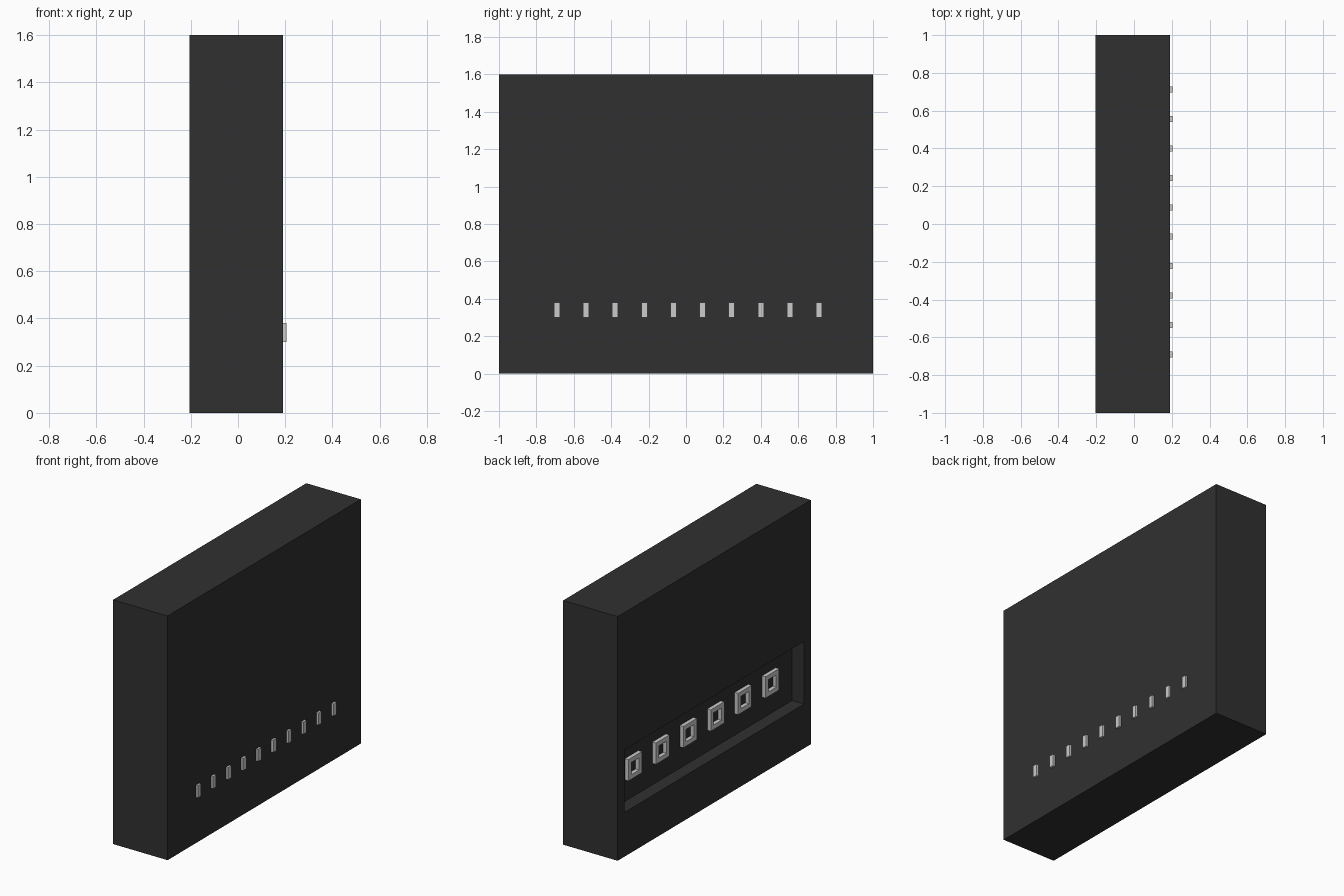
import bpy

if "Cube" in bpy.data.objects:
    bpy.data.objects.remove(bpy.data.objects["Cube"])

dark = bpy.data.materials.new("dark_casing")
dark.diffuse_color = (0.03, 0.03, 0.03, 1)
dark.use_nodes = True
dark.node_tree.nodes["Principled BSDF"].inputs["Base Color"].default_value = dark.diffuse_color


def box(name, lo, hi):
    """Axis-aligned box between two corners."""
    bpy.ops.mesh.primitive_cube_add(size=1, location=[(a + b) / 2 for a, b in zip(lo, hi)])
    ob = bpy.context.object
    ob.name = name
    ob.scale = [b - a for a, b in zip(lo, hi)]
    bpy.ops.object.transform_apply(location=False, rotation=False, scale=True)
    return ob


def cut(target, cutter):
    """Subtract the cutter, then discard it."""
    mod = target.modifiers.new("cut", 'BOOLEAN')
    mod.operation = 'DIFFERENCE'
    mod.solver = 'EXACT'
    mod.object = cutter
    bpy.context.view_layer.objects.active = target
    bpy.ops.object.modifier_apply(modifier=mod.name)
    bpy.data.objects.remove(cutter)


# Casing with a long recess in its left face
casing = box("casing", (-0.205, -1, 0), (0.19, 1, 1.6))
cut(casing, box("recess_cutter", (-0.3, -0.93, 0.29), (-0.118, 0.93, 0.70)))
casing.data.materials.clear()
casing.data.materials.append(dark)

# Row of small indicator tabs on the right face
for i in range(10):
    y = -0.69 + i * 0.1557
    box(f"indicator_{i + 1}", (0.185, y - 0.016, 0.30), (0.205, y + 0.016, 0.38))

# Row of square socket frames on the recess wall
for i in range(6):
    y = -0.69 + i * 0.284
    frame = box(f"socket_frame_{i + 1}", (-0.143, y - 0.07, 0.43), (-0.118, y + 0.07, 0.57))
    cut(frame, box("hole_cutter", (-0.2, y - 0.04, 0.46), (-0.05, y + 0.04, 0.54)))
